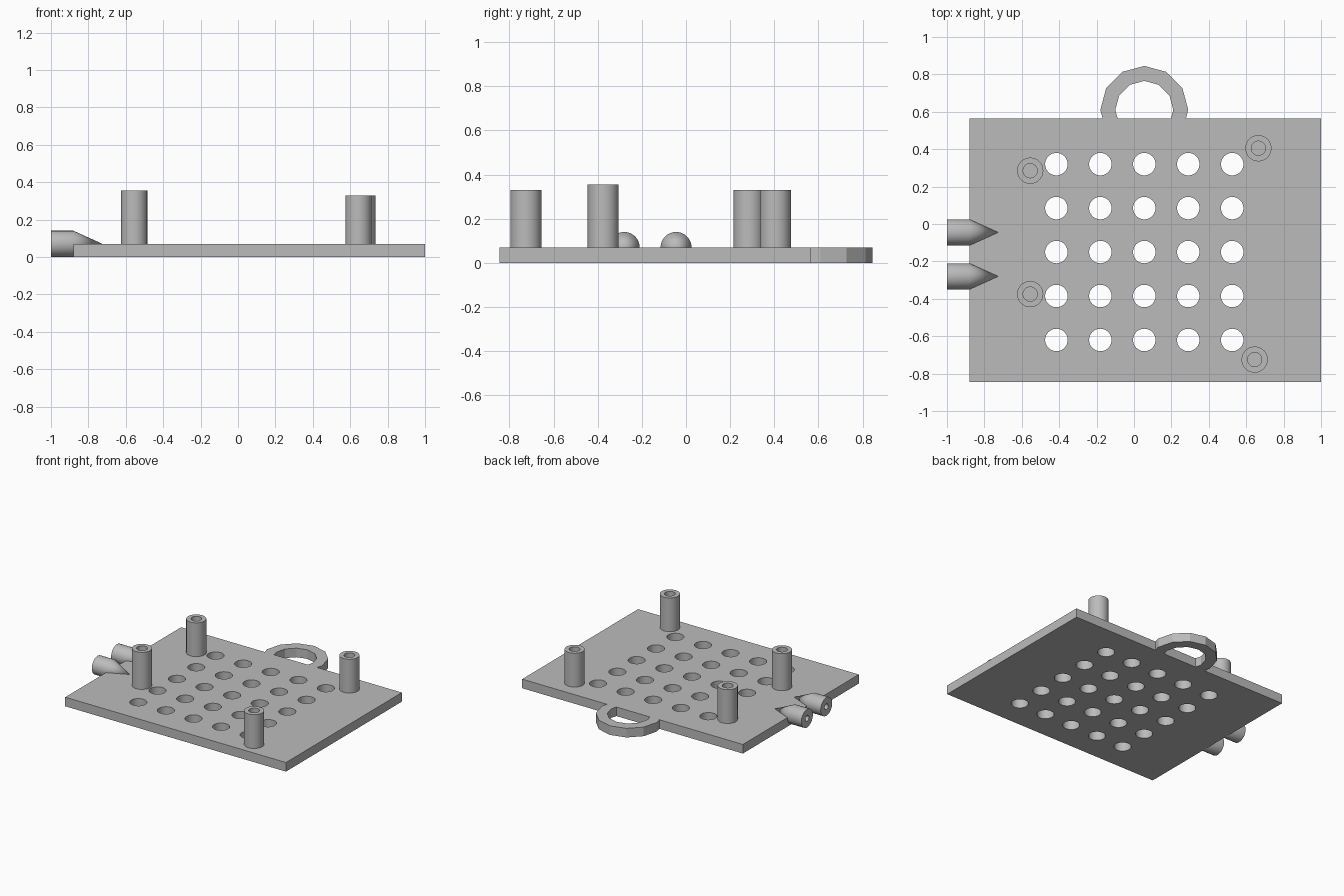
import bpy, bmesh
from math import pi, radians
from mathutils import Matrix, Vector

if "Cube" in bpy.data.objects:
    bpy.data.objects.remove(bpy.data.objects["Cube"])

grey = bpy.data.materials.new("plain_grey")
grey.use_nodes = True
grey.diffuse_color = (0.5, 0.5, 0.5, 1)
grey.node_tree.nodes["Principled BSDF"].inputs["Base Color"].default_value = grey.diffuse_color

THICK = 0.07
LEFT, RIGHT, FRONT, BACK = -0.88, 1.0, -0.845, 0.565


def finish(name, bm, location=(0, 0, 0), smooth=True):
    bmesh.ops.recalc_face_normals(bm, faces=bm.faces)
    mesh = bpy.data.meshes.new(name)
    bm.to_mesh(mesh)
    bm.free()
    mesh.materials.append(grey)
    ob = bpy.data.objects.new(name, mesh)
    ob.location = location
    bpy.context.collection.objects.link(ob)
    if smooth:
        smooth_sharp(ob)
    return ob


def smooth_sharp(ob):
    bpy.ops.object.select_all(action="DESELECT")
    ob.select_set(True)
    bpy.context.view_layer.objects.active = ob
    bpy.ops.object.shade_smooth_by_angle(angle=radians(25))


def lathe(profile, steps=48, closed=False):
    """Revolve (radius, z) points around the z axis."""
    bm = bmesh.new()
    vs = [bm.verts.new((r, 0, z)) for r, z in profile]
    pairs = list(zip(vs, vs[1:])) + ([(vs[-1], vs[0])] if closed else [])
    edges = [bm.edges.new(p) for p in pairs]
    bmesh.ops.spin(bm, geom=vs + edges, cent=(0, 0, 0), axis=(0, 0, 1),
                   angle=2 * pi, steps=steps)
    bmesh.ops.remove_doubles(bm, verts=bm.verts, dist=0.0005)
    return bm


def tube(outer, inner, low, high, steps=48):
    return lathe([(outer, low), (outer, high), (inner, high), (inner, low)], steps, True)


# Base plate
bm = bmesh.new()
bmesh.ops.create_cube(bm, size=1)
bmesh.ops.scale(bm, vec=(RIGHT - LEFT, BACK - FRONT, THICK), verts=bm.verts)
plate = finish("base_plate", bm, ((LEFT + RIGHT) / 2, (FRONT + BACK) / 2, THICK / 2), False)

# Five by five grid of round holes
bm = bmesh.new()
for i in range(5):
    for j in range(5):
        spot = Vector((0.055 + (i - 2) * 0.235, -0.15 + (j - 2) * 0.235, THICK / 2))
        bmesh.ops.create_cone(bm, cap_ends=True, segments=48, radius1=0.06, radius2=0.06,
                              depth=0.3, matrix=Matrix.Translation(spot))
cutter = finish("hole_cutter", bm, smooth=False)
cutter.hide_render = True
cut = plate.modifiers.new("holes", "BOOLEAN")
cut.operation = "DIFFERENCE"
cut.solver = "EXACT"
cut.object = cutter
bpy.context.view_layer.objects.active = plate
bpy.ops.object.modifier_apply(modifier=cut.name)
bpy.data.objects.remove(cutter)
smooth_sharp(plate)

# Hollow standing posts
posts = {
    "front_right_post": (-0.555, -0.375, 0.355),
    "back_right_post": (-0.555, 0.285, 0.33),
    "front_left_post": (0.645, -0.725, 0.33),
    "back_left_post": (0.665, 0.405, 0.33),
}
for name, (x, y, top) in posts.items():
    finish(name, tube(0.07, 0.038, THICK / 2, top), (x, y, 0))

# Twelve-sided hanging loop, trimmed at the back edge of the plate
loop_y = 0.61
bm = tube(0.235, 0.155, 0, THICK, steps=12)
bmesh.ops.bisect_plane(bm, geom=bm.verts[:] + bm.edges[:] + bm.faces[:],
                       plane_co=(0, BACK - loop_y, 0), plane_no=(0, 1, 0), clear_inner=True)
finish("hanging_loop", bm, (0.055, loop_y, 0), smooth=False)

# Pointed side nozzles with a small bore in the blunt end
for name, y in (("back_nozzle", -0.045), ("front_nozzle", -0.28)):
    bm = lathe([(0, 0.1), (0.022, 0.1), (0.022, 0), (0.07, 0), (0.07, 0.12), (0, 0.275)])
    bmesh.ops.rotate(bm, verts=bm.verts, matrix=Matrix.Rotation(pi / 2, 3, "Y"))
    finish(name, bm, (-1, y, 0.0705))
